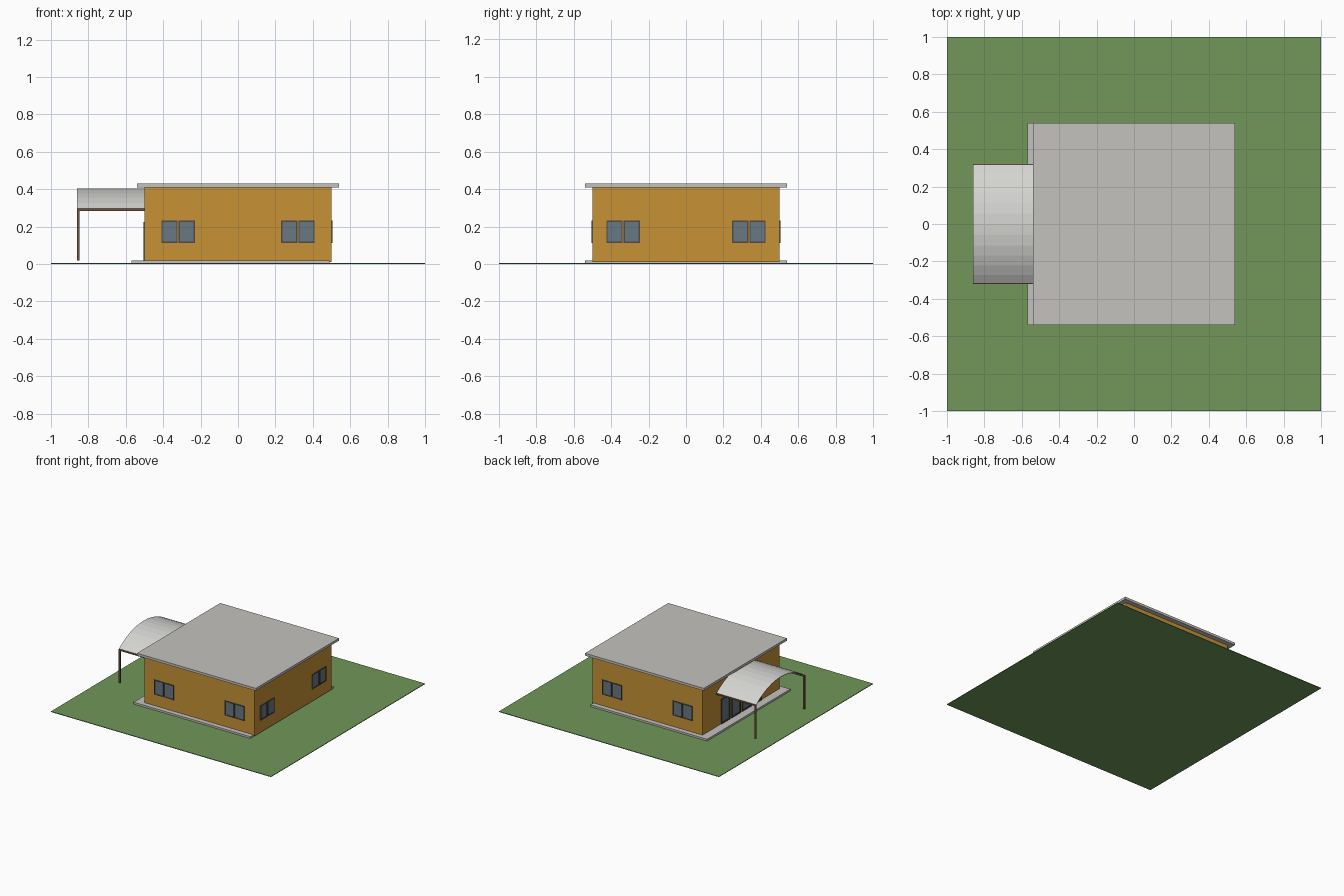
import bpy, math

if "Cube" in bpy.data.objects:
    bpy.data.objects.remove(bpy.data.objects["Cube"])

def mat(name, r, g, b):
    m = bpy.data.materials.new(name)
    m.diffuse_color = (r, g, b, 1)
    m.use_nodes = True
    m.node_tree.nodes["Principled BSDF"].inputs["Base Color"].default_value = m.diffuse_color
    return m

GRASS = mat("grass green", 0.165, 0.31, 0.10)
CONCRETE = mat("concrete grey", 0.55, 0.54, 0.51)
WALL = mat("ochre wall", 0.57, 0.29, 0.035)
WOOD = mat("brown wood", 0.17, 0.09, 0.05)
FRAME = mat("dark frame", 0.075, 0.07, 0.07)
GLASS = mat("blue grey glass", 0.14, 0.19, 0.225)
SHEET = mat("canopy sheet", 0.66, 0.66, 0.64)

def mesh_object(name, verts, faces, material):
    me = bpy.data.meshes.new(name)
    me.from_pydata(verts, [], faces)
    me.materials.append(material)
    ob = bpy.data.objects.new(name, me)
    bpy.context.collection.objects.link(ob)
    return ob

def box(name, x, y, z, material):
    """Box from (min, max) ranges on each axis."""
    x, y, z = sorted(x), sorted(y), sorted(z)
    v = [(a, b, c) for a in x for b in y for c in z]
    f = [(0, 1, 3, 2), (4, 6, 7, 5), (0, 4, 5, 1), (2, 3, 7, 6), (0, 2, 6, 4), (1, 5, 7, 3)]
    return mesh_object(name, v, f, material)

def wall_plate(name, axis, sign, u, z, depth, material):
    """Thin plate lying on the wall facing sign * axis."""
    d = (sign * 0.499, sign * (0.5 + depth))
    if axis == "x":
        return box(name, d, u, z, material)
    return box(name, u, d, z, material)

def panel(name, axis, sign, u, z, t=0.007):
    """Framed glass: four frame bars around one pane."""
    (a, b), (c, d) = u, z
    wall_plate(name + "_glass", axis, sign, u, z, 0.003, GLASS)
    for i, (uu, zz) in enumerate([((a, a + t), z), ((b - t, b), z),
                                  ((a + t, b - t), (c, c + t)), ((a + t, b - t), (d - t, d))]):
        wall_plate(f"{name}_frame_{i}", axis, sign, uu, zz, 0.006, FRAME)

# ground, floor slab, walls, roof
box("lawn", (-1, 1), (-1, 1), (0, 0.005), GRASS)
box("floor_slab", (-0.57, 0.49), (-0.54, 0.54), (0.005, 0.02), CONCRETE)
box("walls", (-0.5, 0.5), (-0.5, 0.5), (0.012, 0.412), WALL)
box("roof", (-0.54, 0.54), (-0.54, 0.54), (0.41, 0.43), CONCRETE)

# two-sash windows on the front, back and right walls
for wall, axis, sign in (("front", "y", -1), ("back", "y", 1), ("right", "x", 1)):
    off = 0.32 if axis == "y" else 0.336
    for k, c in enumerate((-off, off)):
        for j, s in enumerate((-1, 1)):
            u = sorted((c + s * 0.003, c + s * 0.09))
            panel(f"{wall}_window_{k}_sash_{j}", axis, sign, u, (0.113, 0.233))

# glazed entrance doors on the left wall
for k in range(4):
    c = -0.204 + 0.136 * k
    panel(f"entrance_door_{k}", "x", -1, (c - 0.058, c + 0.058), (0.02, 0.225), 0.012)

# arched canopy sheet
N, HALF, RISE, Z0 = 12, 0.318, 0.11, 0.293
R = (HALF ** 2 + RISE ** 2) / (2 * RISE)
A = math.asin(HALF / R)
verts = []
for i in range(N + 1):
    a = -A + 2 * A * i / N
    y, z = R * math.sin(a), Z0 + RISE - R + R * math.cos(a)
    verts += [(-0.86, y, z), (-0.5, y, z)]
faces = [(2 * i, 2 * i + 1, 2 * i + 3, 2 * i + 2) for i in range(N)]
canopy = mesh_object("canopy", verts, faces, SHEET)
mod = canopy.modifiers.new("thickness", "SOLIDIFY")
mod.thickness = 0.004
mod.offset = 0

# canopy beams and posts
for s, side in ((-1, "front"), (1, "back")):
    box(f"{side}_canopy_beam", (-0.86, -0.5), (s * 0.310, s * 0.322), (0.284, 0.296), WOOD)
    box(f"{side}_canopy_post", (-0.86, -0.848), (s * 0.310, s * 0.322), (0.02, 0.285), WOOD)
